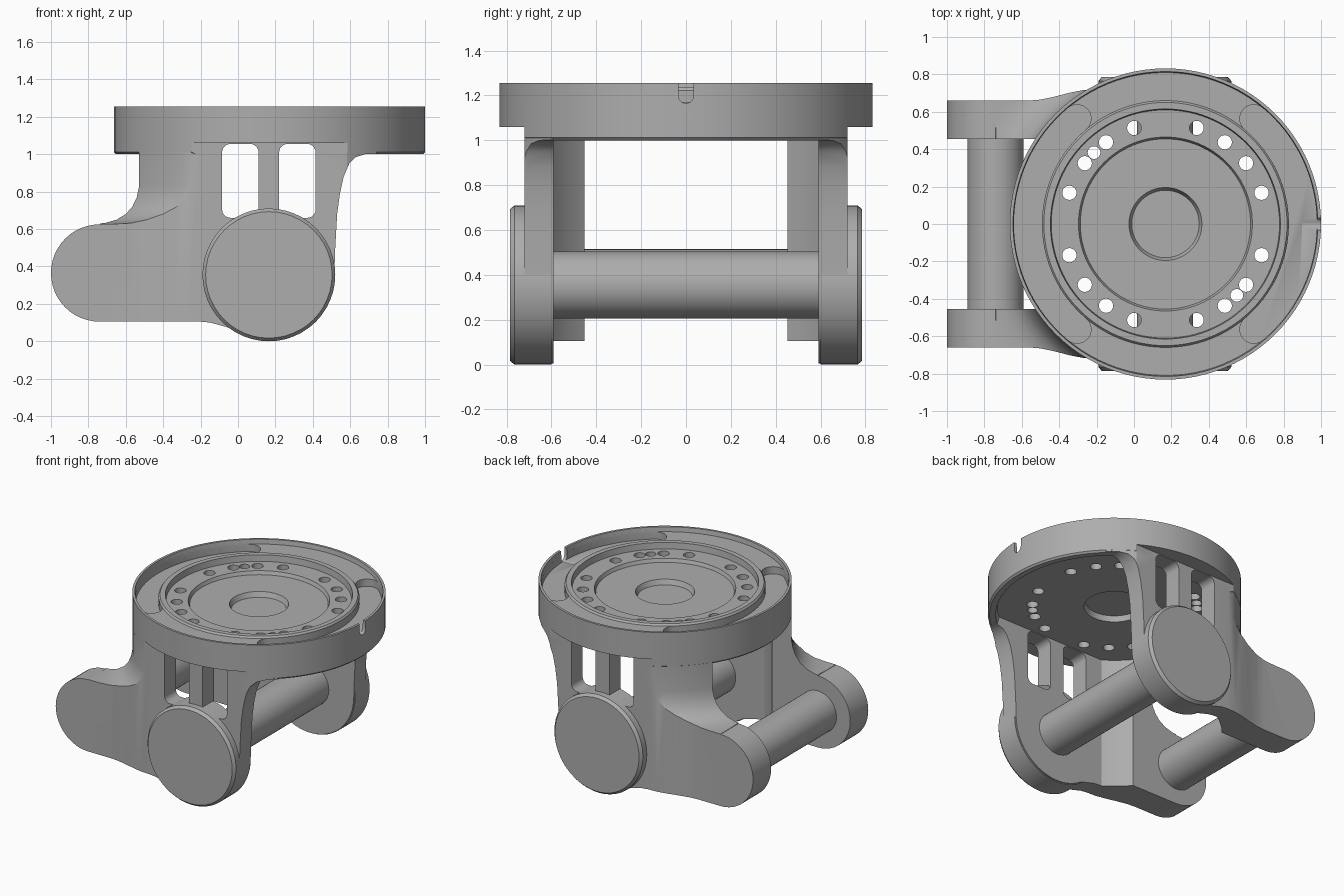
import bpy, bmesh
from math import cos, sin, radians, pi
from mathutils import Matrix, Vector

if "Cube" in bpy.data.objects:
    bpy.data.objects.remove(bpy.data.objects["Cube"], do_unlink=True)

grey = bpy.data.materials.new("machined grey")
grey.use_nodes = True
COLOUR = (0.42, 0.42, 0.42, 1)
grey.diffuse_color = COLOUR
grey.node_tree.nodes["Principled BSDF"].inputs["Base Color"].default_value = COLOUR

CX = 0.168      # turntable centre
R = 0.832       # turntable radius
PIVOT = (0.165, 0.355)
ARM = (-0.74, 0.365)


def finish(name, bm):
    bmesh.ops.recalc_face_normals(bm, faces=bm.faces)
    mesh = bpy.data.meshes.new(name)
    bm.to_mesh(mesh)
    bm.free()
    mesh.materials.append(grey)
    ob = bpy.data.objects.new(name, mesh)
    bpy.context.collection.objects.link(ob)
    return ob


def prism(name, outline, lo, hi, axis):
    """Extrude a closed outline along one axis."""
    place = {"x": lambda u, v, w: (w, u, v),
             "y": lambda u, v, w: (u, w, v),
             "z": lambda u, v, w: (u, v, w)}[axis]
    bm = bmesh.new()
    low = [bm.verts.new(place(u, v, lo)) for u, v in outline]
    high = [bm.verts.new(place(u, v, hi)) for u, v in outline]
    bm.faces.new(low)
    bm.faces.new(high)
    n = len(low)
    for i in range(n):
        j = (i + 1) % n
        bm.faces.new((low[i], low[j], high[j], high[i]))
    return finish(name, bm)


def lathe(name, profile, matrix, steps=96, closed=False):
    """Revolve a radius/height profile about z, then place it."""
    bm = bmesh.new()
    verts = [bm.verts.new((r, 0, z)) for r, z in profile]
    edges = [bm.edges.new(p) for p in zip(verts, verts[1:])]
    if closed:
        edges.append(bm.edges.new((verts[-1], verts[0])))
    bmesh.ops.spin(bm, geom=verts + edges, cent=(0, 0, 0), axis=(0, 0, 1),
                   angle=2 * pi, steps=steps, use_duplicate=False)
    bmesh.ops.remove_doubles(bm, verts=bm.verts, dist=0.0005)
    bmesh.ops.transform(bm, matrix=matrix, verts=bm.verts)
    return finish(name, bm)


def arc(centre, r, a, b, n=16):
    angles = [radians(a + (b - a) * i / n) for i in range(n + 1)]
    return [(centre[0] + r * cos(t), centre[1] + r * sin(t)) for t in angles]


def apply(ob, mod):
    bpy.context.view_layer.objects.active = ob
    bpy.ops.object.modifier_apply(modifier=mod.name)


def boolean(ob, tool, operation="DIFFERENCE"):
    mod = ob.modifiers.new("cut", "BOOLEAN")
    mod.operation = operation
    mod.solver = "EXACT"
    mod.object = tool
    apply(ob, mod)
    bpy.data.objects.remove(tool, do_unlink=True)


def mirror_y(ob):
    mod = ob.modifiers.new("mirror", "MIRROR")
    mod.use_axis = (False, True, False)
    mod.use_mirror_merge = False
    apply(ob, mod)


def smooth(ob):
    bpy.ops.object.select_all(action="DESELECT")
    ob.select_set(True)
    bpy.context.view_layer.objects.active = ob
    bpy.ops.object.shade_smooth_by_angle(angle=radians(30))


at_table = Matrix.Translation((CX, 0, 0))

# Turntable with stepped top, outer lip and hollow underside
table = lathe("turntable", [
    (0, 1.13), (0.18, 1.13), (0.195, 1.165), (0.455, 1.165), (0.465, 1.19),
    (0.61, 1.19), (0.615, 1.235), (0.65, 1.235), (0.66, 1.222), (0.81, 1.222),
    (0.815, 1.255), (R, 1.255), (R, 1.012), (0.82, 1.0), (0.78, 1.0),
    (0.77, 1.06), (0.2, 1.06), (0.19, 1.1), (0, 1.1)], at_table)

# Sunken pockets at both ends of the outer channel
for turn in (0, 180):
    mid, half = 0.735, 0.075
    tips = [(CX + mid * cos(radians(turn + a)), mid * sin(radians(turn + a)))
            for a in (-50, 50)]
    outline = (arc((CX, 0), mid + half, turn - 50, turn + 50, 32)
               + arc(tips[1], half, turn + 50, turn + 230, 12)[1:-1]
               + arc((CX, 0), mid - half, turn + 50, turn - 50, 32)
               + arc(tips[0], half, turn + 130, turn + 310, 12)[1:-1])
    boolean(table, prism("pocket_cutter", outline, 1.17, 1.3, "z"))

# Bolt holes: a symmetric set plus two dowel holes
bolts = [a + s for s in (0, 180) for a in (18, 37, 54, 72, 108, 126, 143, 162)]
for angle in bolts + [135, -45]:
    size = 0.034 if angle in (135, -45) else 0.038
    spot = arc((CX, 0), 0.54, angle, angle, 1)[0]
    boolean(table, prism("hole_cutter", arc(spot, size, 0, 345, 23), 0.9, 1.4, "z"))

# Index notch in the rim and flats above the legs
notch = [(0.033, 1.4), (-0.033, 1.4)] + arc((0, 1.198), 0.033, 180, 360, 10)
boolean(table, prism("notch_cutter", notch, 0.9, 1.1, "x"))
for side in (-1, 1):
    flat = [(-1, 0.72 * side), (1.2, 0.72 * side), (1.2, side), (-1, side)]
    boolean(table, prism("flat_cutter", flat, 0.9, 1.06, "z"))
smooth(table)

# Side leg: plan band with a cranked rear arm
inner = [(x + CX, y) for x, y in arc((0, 0), 0.705, 123, 140, 8)]
plan = ([(-1.1, 0.66), (-0.56, 0.66), (-0.5, 0.665), (-0.42, 0.682), (-0.34, 0.703),
         (-0.27, 0.716), (-0.2, 0.72), (0.9, 0.72), (0.9, 0.59)]
        + inner + [(-1.1, inner[-1][1])])
legs = prism("side_legs", plan, -0.2, 1.3, "z")
shape = (arc(ARM, 0.26, 90, 270, 24) + [(-0.2, 0.105), (-0.15, 0.1), (-0.09, 0.084)]
         + arc(PIVOT, 0.35, 235, 360, 24)
         + [(0.52, 0.5), (0.53, 0.68), (0.545, 0.79), (0.565, 0.88), (0.595, 0.95),
            (0.63, 0.985), (0.68, 1.0), (0.74, 1.002), (0.74, 1.075), (-0.62, 1.075)])
boolean(legs, prism("shape_cutter", shape, 0.2, 1.0, "y"), "INTERSECT")

# Round the upper wall to the turntable, flaring into the arm
flare = [(R - 0.001, 1.2), (R - 0.001, 0.83), (0.842, 0.77), (0.862, 0.72),
         (0.892, 0.68), (0.935, 0.65), (0.99, 0.632), (1.06, 0.627), (1.6, 0.627),
         (1.6, 1.2)]
boolean(legs, lathe("flare_cutter", flare, at_table, closed=True))

# Paired windows
for left, right in ((-0.085, 0.11), (0.22, 0.415)):
    r, low, high = 0.045, 0.66, 1.055
    frame = (arc((right - r, high - r), r, 0, 90, 6) + arc((left + r, high - r), r, 90, 180, 6)
             + arc((left + r, low + r), r, 180, 270, 6)
             + arc((right - r, low + r), r, 270, 360, 6))
    boolean(legs, prism("window_cutter", frame, 0.3, 1.0, "y"))
mirror_y(legs)
smooth(legs)


def along_y(x, z):
    return Matrix.Translation((x, 0, z)) @ Matrix.Rotation(-pi / 2, 4, "X")


# Pivot bosses on the outside of both legs
bosses = lathe("pivot_bosses", [(0, 0.6), (0.355, 0.6), (0.355, 0.765), (0.338, 0.785),
                                (0, 0.785)], along_y(*PIVOT), 48)
mirror_y(bosses)
smooth(bosses)

# Cross tubes
for name, (x, z), reach in (("front_tube", PIVOT, 0.62), ("rear_tube", ARM, 0.5)):
    tube = lathe(name, [(0, -reach), (0.15, -reach), (0.15, reach), (0, reach)],
                 along_y(x, z), 48)
    smooth(tube)
